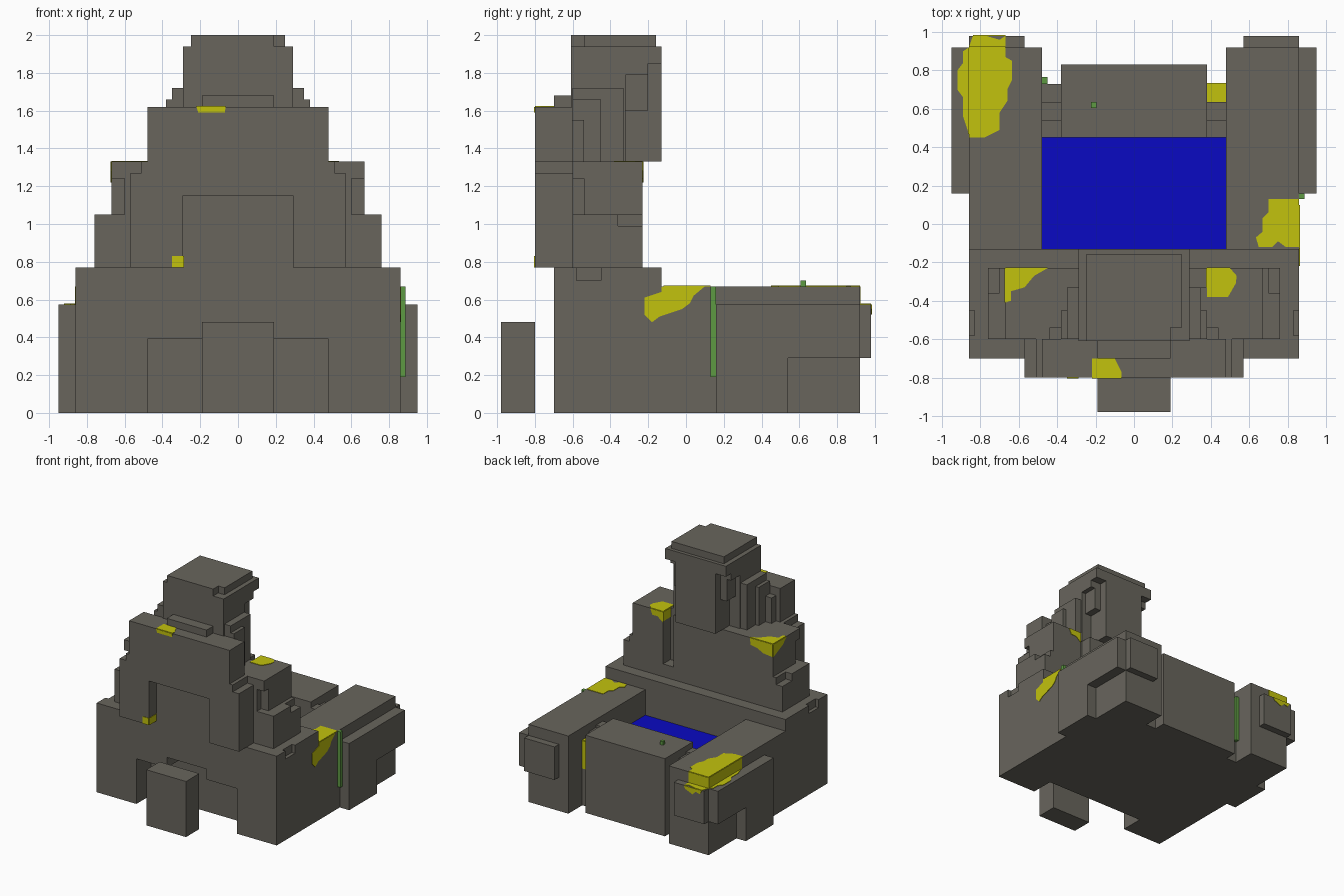
import bpy, bmesh
from mathutils import Vector


def material(name, rgb):
    m = bpy.data.materials.new(name)
    m.diffuse_color = (*rgb, 1)
    return m


STONE = material("grey stone", (0.138, 0.130, 0.108))
YELLOW = material("yellow lichen", (0.54, 0.54, 0.004))
BLUE = material("blue water", (0.003, 0.003, 0.54))
GREEN = material("green reed", (0.11, 0.32, 0.055))


def finish(bm, name, mat):
    bmesh.ops.recalc_face_normals(bm, faces=bm.faces)
    me = bpy.data.meshes.new(name)
    bm.to_mesh(me)
    bm.free()
    me.materials.append(mat)
    ob = bpy.data.objects.new(name, me)
    bpy.context.collection.objects.link(ob)
    return ob


def blocks(name, ranges, mat=STONE, mirror=False):
    """One object out of boxes given as (x0, x1, y0, y1, z0, z1)."""
    bm = bmesh.new()
    if mirror:
        ranges = ranges + [(-b, -a, *r) for a, b, *r in ranges]
    for x0, x1, y0, y1, z0, z1 in ranges:
        vs = bmesh.ops.create_cube(bm, size=1)["verts"]
        for v in vs:
            v.co = Vector((x0 if v.co.x < 0 else x1,
                           y0 if v.co.y < 0 else y1,
                           z0 if v.co.z < 0 else z1))
    return finish(bm, name, mat)


def patch(name, axis, level, side, outline):
    """Thin plate lying on the plane axis = level, raised towards side."""
    bm = bmesh.new()

    def at(p, d):
        co = list(p)
        co.insert(axis, d)
        return bm.verts.new(co)
    face = bm.faces.new([at(p, level - side * 0.002) for p in outline])
    new = bmesh.ops.extrude_face_region(bm, geom=[face])["geom"]
    off = Vector((0, 0, 0))
    off[axis] = side * 0.006
    bmesh.ops.translate(bm, vec=off, verts=[g for g in new if isinstance(g, bmesh.types.BMVert)])
    return finish(bm, name, YELLOW)


def rect(a0, a1, b0, b1):
    return [(a0, b0), (a1, b0), (a1, b1), (a0, b1)]


# Base: rear mass, front legs around the stepped opening, ledge above
blocks("base_floor", [(-.86, .86, -.50, -.13, 0, .70), (-.86, .86, -.13, .45, 0, .40)])
blocks("base_front_legs", [(.48, .86, -.70, -.50, 0, .70), (.19, .48, -.70, -.50, .39, .70)],
       mirror=True)
blocks("base_lintel", [(-.19, .19, -.70, -.50, .48, .70)])
blocks("base_ledge", [(-.83, .83, -.70, -.13, .70, .77)])
blocks("base_ledge_ends", [(.83, .86, -.45, -.13, .70, .77), (.83, .86, -.70, -.58, .70, .77)],
       mirror=True)
blocks("front_pillar", [(-.19, .19, -.98, -.80, 0, .48)])

# Pool walls, side plates and rear knobs
blocks("pool_arms", [(.48, .86, -.13, .92, 0, .67)], mirror=True)
blocks("arm_side_plates", [(.86, .95, .16, .54, 0, .575), (.86, .95, .54, .92, .29, .575)],
       mirror=True)
blocks("arm_rear_knobs", [(.57, .86, .92, .98, .29, .575)], mirror=True)
blocks("pool_rear_wall", [(-.38, .38, .45, .83, 0, .67)])
blocks("wall_connectors", [(.38, .48, .45, .54, 0, .62), (.38, .48, .54, .635, 0, .60),
                           (.38, .48, .635, .73, 0, .56)], mirror=True)
blocks("water", [(-.48, .48, -.13, .45, .39, .45)], BLUE)

# Tower front slab with a doorway recess
blocks("tower_front", [(-.29, .29, -.80, -.60, 1.15, 1.62), (-.29, .29, -.70, -.60, .77, 1.15)])
blocks("tower_front_sides", [(.29, .57, -.80, -.60, .77, 1.27), (.29, .51, -.80, -.60, 1.27, 1.33),
                             (.29, .48, -.80, -.60, 1.33, 1.62)], mirror=True)
blocks("brow_ledge", [(-.19, .19, -.70, -.60, 1.62, 1.68)])

# Tower body: left half solid, right half split by a vertical slot
blocks("tower_core", [(-.38, .28, -.60, -.23, .77, 1.33), (.28, .38, -.60, -.33, .77, 1.33),
                      (.28, .38, -.33, -.23, .77, .88)])
blocks("shoulders", [(.38, .60, -.60, -.23, .77, 1.33), (.60, .67, -.54, -.23, 1.05, 1.33),
                     (.60, .67, -.60, -.54, 1.24, 1.33)], mirror=True)
blocks("shoulder_steps", [(.60, .76, -.60, -.36, .77, 1.05), (.60, .76, -.36, -.23, .77, .99),
                          (.60, .70, -.36, -.23, .99, 1.05)], mirror=True)

# Columns at the sides of the head
blocks("neck_columns", [(.25, .35, -.60, -.33, 1.33, 1.72), (.35, .38, -.60, -.45, 1.33, 1.66),
                        (.38, .44, -.60, -.54, 1.33, 1.55)], mirror=True)

# Head with an overhanging band and a cap
blocks("head", [(-.19, .19, -.61, -.13, 1.33, 1.85), (-.29, .29, -.61, -.32, 1.33, 1.85),
                (-.25, .25, -.32, -.20, 1.60, 1.85), (-.29, .29, -.32, -.20, 1.79, 1.85)])
blocks("head_band", [(-.29, .29, -.61, -.13, 1.85, 1.94)])
blocks("head_cap", [(-.25, .19, -.61, -.16, 1.94, 2.0), (.19, .25, -.54, -.16, 1.94, 2.0)])

# Reeds
blocks("side_reed", [(.86, .888, .13, .16, .19, .67)], GREEN)
blocks("slot_reed", [(-.48, -.45, .73, .765, .19, .60)], GREEN)
blocks("wall_sprout", [(-.225, -.195, .605, .635, .67, .70)], GREEN)

# Lichen on the left arm, running over the top onto the lower steps
patch("lichen_arm_top", 2, .67, 1, [(-.86, .45), (-.78, .45), (-.70, .49), (-.70, .58), (-.66, .64),
      (-.66, .70), (-.635, .75), (-.635, .85), (-.67, .87), (-.67, .92), (-.86, .92)])
patch("lichen_arm_side", 0, -.86, -1, rect(.47, .92, .575, .67))
patch("lichen_plate_top", 2, .575, 1, [(-.86, .47), (-.89, .56), (-.89, .66), (-.92, .70),
      (-.92, .80), (-.89, .84), (-.89, .90), (-.86, .92)])
patch("lichen_arm_rear", 1, .92, 1, rect(-.86, -.67, .575, .67))
patch("lichen_knob_top", 2, .575, 1, [(-.86, .92), (-.67, .92), (-.67, .98), (-.70, .96),
      (-.77, .98), (-.84, .98)])
patch("lichen_knob_rear", 1, .98, 1, [(-.84, .575), (-.67, .575), (-.68, .55), (-.75, .52),
      (-.78, .55), (-.82, .54)])

# Lichen on the right arm
patch("lichen_right_top", 2, .67, 1, [(.86, .13), (.70, .13), (.70, .06), (.67, .03), (.67, -.04),
      (.635, -.07), (.65, -.12), (.72, -.12), (.75, -.09), (.79, -.12), (.86, -.12)])
patch("lichen_right_side", 0, .86, 1, [(.10, .67), (-.13, .67), (-.13, .64), (-.22, .61),
      (-.22, .52), (-.18, .48), (-.14, .51), (-.08, .53), (-.02, .55), (.02, .58), (.04, .62)])

# Lichen on the tower front and doorway
patch("lichen_door_front", 1, -.80, -1, rect(-.35, -.29, .77, .83))
patch("lichen_door_inner", 0, -.29, 1, rect(-.80, -.70, .77, .83))
patch("lichen_brow_top", 2, 1.62, 1, [(-.22, -.80), (-.065, -.80), (-.065, -.77), (-.10, -.70),
      (-.22, -.70)])
patch("lichen_brow_front", 1, -.80, -1, [(-.22, 1.62), (-.065, 1.62), (-.07, 1.59), (-.21, 1.59)])

# Lichen on the shoulders
patch("lichen_left_top", 2, 1.33, 1, [(-.67, -.23), (-.45, -.23), (-.52, -.27), (-.57, -.33),
      (-.64, -.35), (-.64, -.40), (-.67, -.41)])
patch("lichen_left_rear", 1, -.23, 1, [(-.67, 1.33), (-.45, 1.33), (-.46, 1.27), (-.52, 1.26),
      (-.58, 1.23), (-.67, 1.22)])
patch("lichen_left_side", 0, -.67, -1, [(-.23, 1.33), (-.41, 1.33), (-.36, 1.28), (-.23, 1.22)])
patch("lichen_shoulder_top", 2, 1.33, 1, [(.38, -.23), (.50, -.23), (.535, -.27), (.53, -.31),
      (.49, -.38), (.38, -.38)])
patch("lichen_shoulder_rear", 1, -.23, 1, [(.38, 1.33), (.50, 1.33), (.48, 1.28), (.43, 1.28),
      (.38, 1.24)])
patch("lichen_shoulder_inner", 0, .38, -1, rect(-.33, -.23, 1.25, 1.33))

# Lichen on the wall connector
patch("lichen_connector_top", 2, .56, 1, rect(.38, .48, .635, .73))
patch("lichen_connector_rear", 1, .73, 1, rect(.38, .48, .32, .56))
